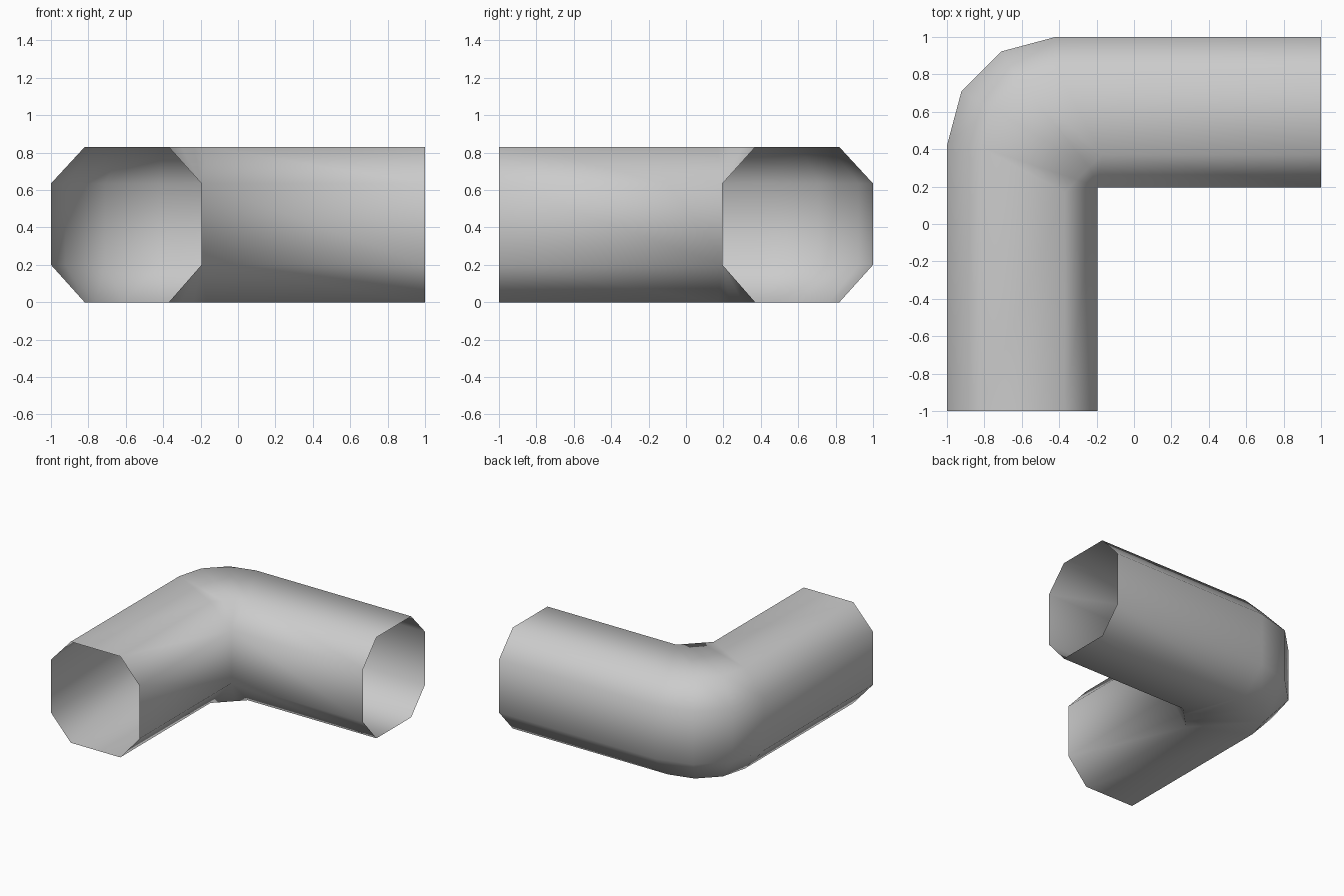
import bpy, bmesh, math

if "Cube" in bpy.data.objects:
    bpy.data.objects.remove(bpy.data.objects["Cube"])

# Octagonal profile: (distance from outer wall, height, bend radius of that lengthwise edge)
PROFILE = [(0.0, 0.20, 0.58), (0.0, 0.635, 0.58), (0.18, 0.83, 0.41), (0.63, 0.83, 0.20),
           (0.805, 0.635, 0.0), (0.805, 0.20, 0.0), (0.63, 0.0, 0.20), (0.18, 0.0, 0.41)]
STEPS = 3  # segments round the bend


def lengthwise_edge(s, z, r):
    """Points from the front opening, round the bend, to the right opening."""
    corner = -1 + s
    pts = [(corner, -1, z)]
    for i in range(STEPS + 1):
        t = i / STEPS
        if s < 0.5:   # outer side follows an arc
            a = math.pi - t * math.pi / 2
            cx, cy = corner + r, -corner - r
            pts.append((cx + r * math.cos(a), cy + r * math.sin(a), z))
        else:         # inner side is a plain chamfer or a sharp corner
            pts.append((corner + r * t, -corner - r * (1 - t), z))
    pts.append((1, -corner, z))
    return pts


# Open bent pipe
bm = bmesh.new()
loops = [[bm.verts.new(p) for p in lengthwise_edge(*row)] for row in PROFILE]
for k, a in enumerate(loops):
    b = loops[(k + 1) % len(loops)]
    for i in range(len(a) - 1):
        bm.faces.new((a[i], a[i + 1], b[i + 1], b[i]))
bmesh.ops.remove_doubles(bm, verts=bm.verts, dist=0.0005)
bmesh.ops.recalc_face_normals(bm, faces=bm.faces)
# Make the outer wall face outwards
wall = min(bm.faces, key=lambda f: f.calc_center_median().x)
if wall.normal.x > 0:
    bmesh.ops.reverse_faces(bm, faces=bm.faces)
for f in bm.faces:
    f.smooth = True
mesh = bpy.data.meshes.new("pipe_elbow")
bm.to_mesh(mesh)
bm.free()
bpy.context.collection.objects.link(bpy.data.objects.new("pipe_elbow", mesh))
